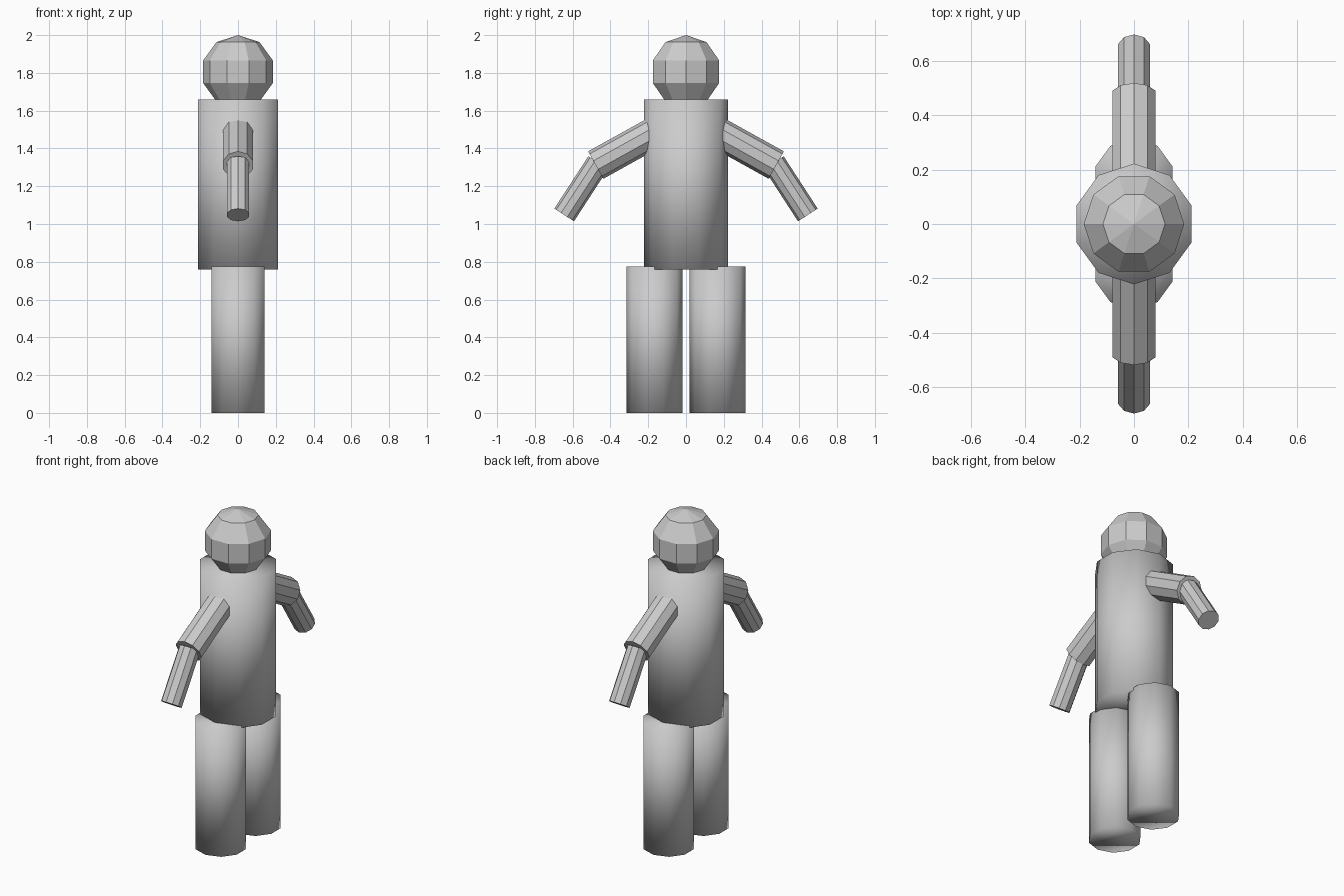
import bpy
import bmesh
from math import pi
from mathutils import Matrix, Vector

cube = bpy.data.objects.get("Cube")
if cube:
    bpy.data.objects.remove(cube, do_unlink=True)

SIDES = 10
grey = bpy.data.materials.new("plain grey")
grey.use_nodes = True
colour = (0.6, 0.6, 0.6, 1)
grey.diffuse_color = colour
grey.node_tree.nodes["Principled BSDF"].inputs["Base Color"].default_value = colour


def finish(name, bm, smooth):
    mesh = bpy.data.meshes.new(name)
    for face in bm.faces:
        face.smooth = smooth
    bm.to_mesh(mesh)
    bm.free()
    mesh.materials.append(grey)
    obj = bpy.data.objects.new(name, mesh)
    bpy.context.collection.objects.link(obj)
    return obj


def tube(name, start, end, radius, smooth=False):
    """Ten-sided capped cylinder between two points in the x = 0 plane."""
    start, end = Vector(start), Vector(end)
    axis = end - start
    tilt = Vector((0, 0, 1)).rotation_difference(axis).to_matrix().to_4x4()
    bm = bmesh.new()
    bmesh.ops.create_cone(bm, cap_ends=True, segments=SIDES, radius1=radius,
                          radius2=radius, depth=axis.length,
                          matrix=Matrix.Translation((start + end) / 2) @ tilt)
    return finish(name, bm, smooth)


# Torso, softly shaded
tube("torso", (0, 0, 0.76), (0, 0, 1.66), 0.222, smooth=True)

# Faceted head, with corners pointing along x
bm = bmesh.new()
bmesh.ops.create_uvsphere(bm, u_segments=SIDES, v_segments=5, radius=0.194,
                          matrix=Matrix.Translation((0, 0, 1.806)) @ Matrix.Rotation(pi / 2, 4, "Z"))
finish("head", bm, False)

# Legs and arms, one set per side
for side, s in (("first", 1), ("second", -1)):
    tube(side + "_leg", (0, s * 0.167, 0), (0, s * 0.167, 0.775), 0.148, smooth=True)
    tube(side + "_upper_arm", (0, s * 0.128, 1.506), (0, s * 0.478, 1.312), 0.083)
    tube(side + "_forearm", (0, s * 0.465, 1.325), (0, s * 0.645, 1.048), 0.062)
